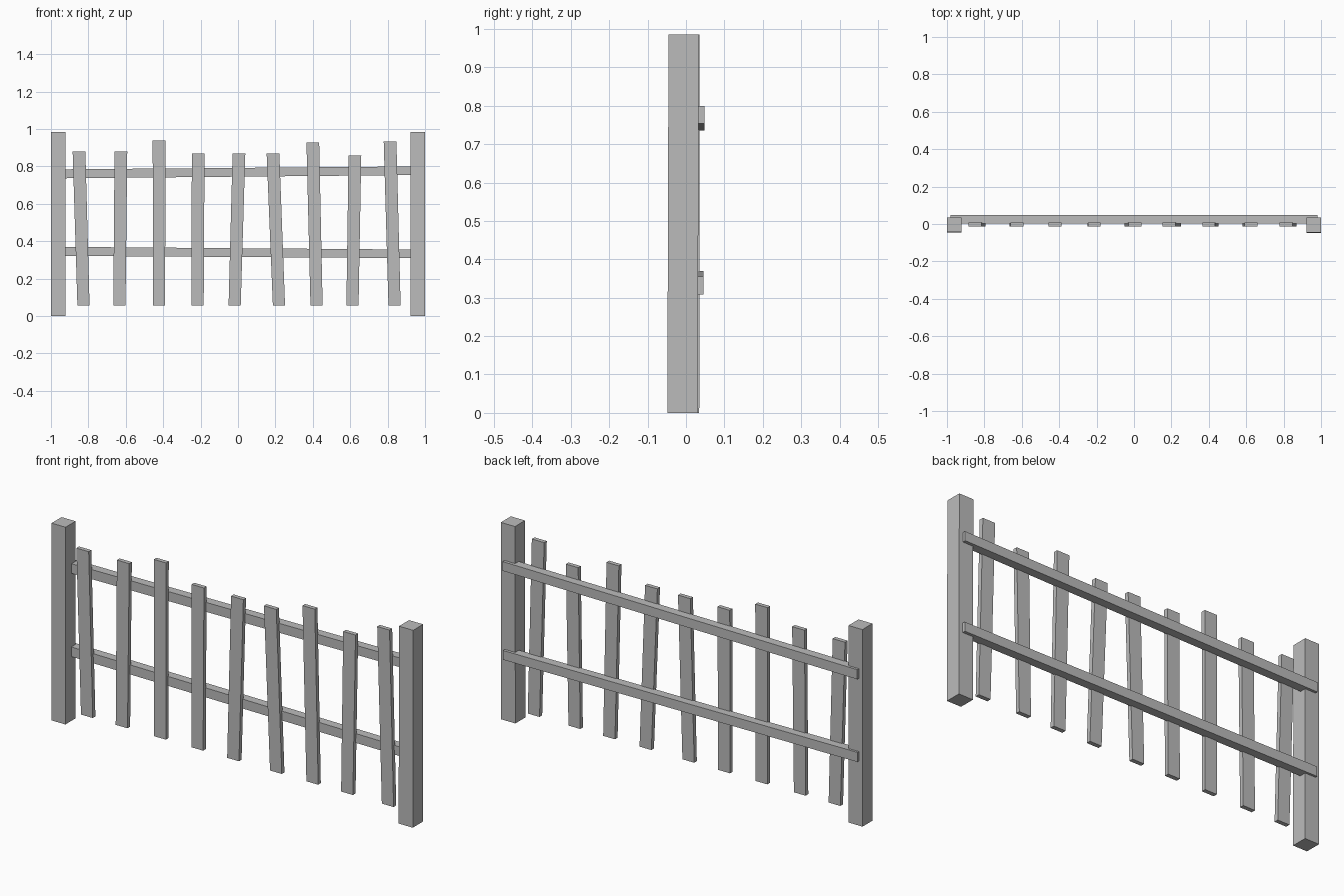
import bpy
import bmesh
from mathutils import Vector

if "Cube" in bpy.data.objects:
    bpy.data.objects.remove(bpy.data.objects["Cube"])

grey = bpy.data.materials.new("plain grey")
grey.diffuse_color = (0.5, 0.5, 0.5, 1)
grey.use_nodes = True
grey.node_tree.nodes["Principled BSDF"].inputs["Base Color"].default_value = grey.diffuse_color


def beam(name, start, end, across, start_size, end_size):
    """Tapered box from start to end; sizes are (along across, along y or z)."""
    other = Vector((0, 1, 0)) if across == 'X' else Vector((0, 0, 1))
    side = Vector((1, 0, 0)) if across == 'X' else Vector((0, 1, 0))
    bm = bmesh.new()
    rings = []
    for centre, (w, d) in ((start, start_size), (end, end_size)):
        rings.append([bm.verts.new(Vector(centre) + side * sx * w / 2 + other * sy * d / 2)
                      for sx, sy in ((-1, -1), (1, -1), (1, 1), (-1, 1))])
    low, high = rings
    bm.faces.new(low[::-1])
    bm.faces.new(high)
    for i in range(4):
        j = (i + 1) % 4
        bm.faces.new((low[i], low[j], high[j], high[i]))
    bmesh.ops.recalc_face_normals(bm, faces=bm.faces)
    mesh = bpy.data.meshes.new(name)
    bm.to_mesh(mesh)
    bm.free()
    mesh.materials.append(grey)
    obj = bpy.data.objects.new(name, mesh)
    bpy.context.collection.objects.link(obj)


# Square end posts, the right one leaning very slightly back
beam("left_post", (-0.9615, -0.005, 0), (-0.9615, -0.004, 0.985), 'X', (0.077, 0.079), (0.077, 0.079))
beam("right_post", (0.961, -0.009, 0), (0.961, -0.006, 0.985), 'X', (0.078, 0.079), (0.078, 0.079))

# Slightly tilted rails behind the pickets
beam("upper_rail", (-0.98, 0.026, 0.760), (0.98, 0.026, 0.777), 'Y', (0.044, 0.048), (0.044, 0.046))
beam("lower_rail", (-0.98, 0.024, 0.346), (0.98, 0.024, 0.332), 'Y', (0.044, 0.048), (0.044, 0.046))

# Crooked pickets: bottom x, top x, top height
pickets = [
    (-0.826, -0.850, 0.880), (-0.634, -0.626, 0.880), (-0.422, -0.422, 0.938),
    (-0.216, -0.213, 0.869), (-0.018, 0.005, 0.869), (0.219, 0.187, 0.869),
    (0.420, 0.400, 0.927), (0.612, 0.625, 0.858), (0.837, 0.813, 0.933),
]
for n, (x0, x1, top) in enumerate(pickets, 1):
    beam(f"picket_{n}", (x0, -0.003, 0.055), (x1, -0.003, top), 'X', (0.065, 0.021), (0.068, 0.021))
